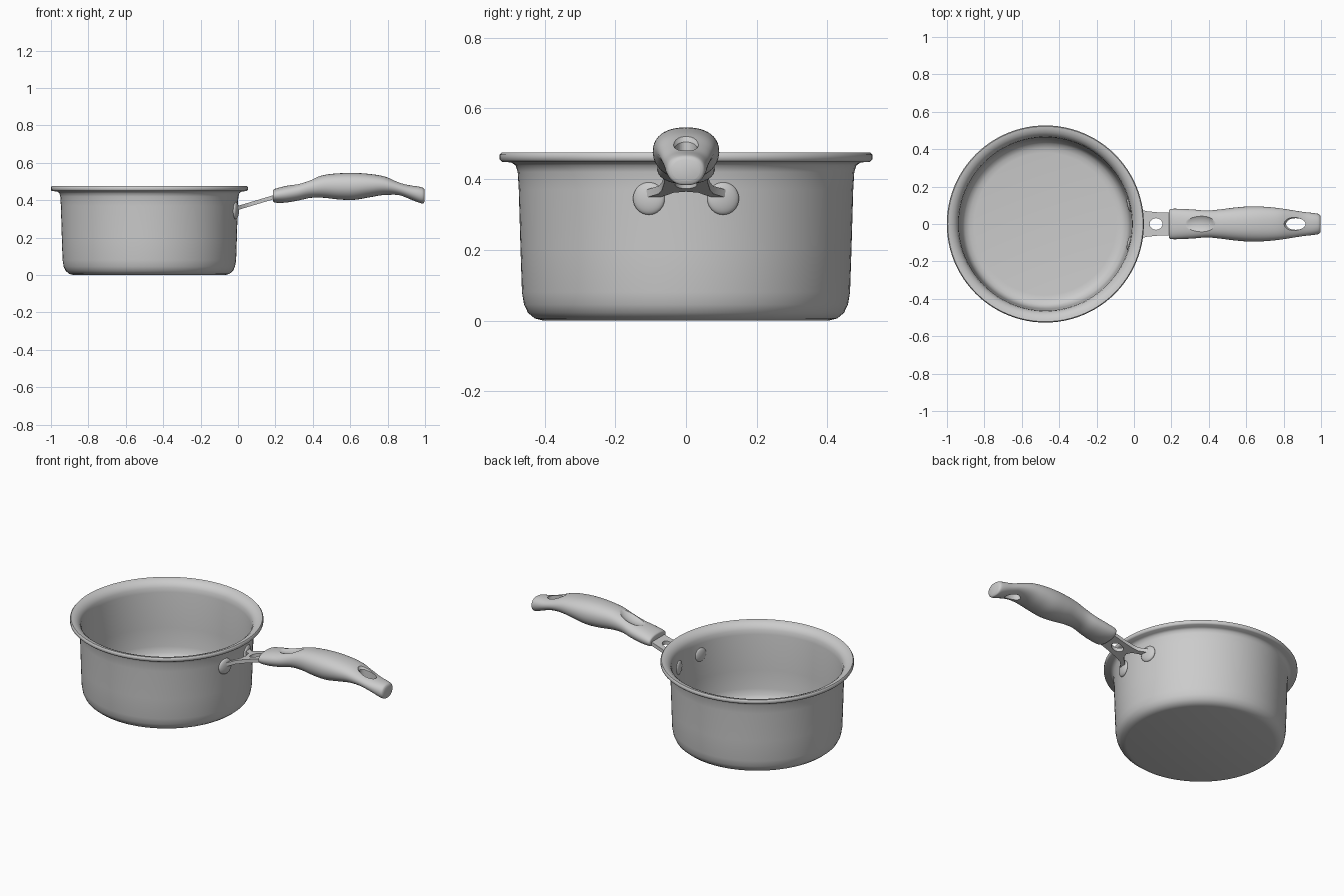
import bpy, bmesh, math
from mathutils import Vector, Matrix

if "Cube" in bpy.data.objects:
    bpy.data.objects.remove(bpy.data.objects["Cube"], do_unlink=True)

steel = bpy.data.materials.new("grey_steel")
steel.use_nodes = True
steel.diffuse_color = (0.6, 0.6, 0.6, 1)
steel.node_tree.nodes["Principled BSDF"].inputs["Base Color"].default_value = (0.6, 0.6, 0.6, 1)

POT_X = -0.474


def make(name, bm):
    bmesh.ops.recalc_face_normals(bm, faces=bm.faces)
    mesh = bpy.data.meshes.new(name)
    bm.to_mesh(mesh)
    bm.free()
    obj = bpy.data.objects.new(name, mesh)
    bpy.context.collection.objects.link(obj)
    mesh.materials.append(steel)
    return obj


def smooth(obj, angle=40):
    bpy.ops.object.select_all(action='DESELECT')
    obj.select_set(True)
    bpy.context.view_layer.objects.active = obj
    bpy.ops.object.shade_smooth_by_angle(angle=math.radians(angle))


def cut(obj, cutter):
    cutter.hide_render = True
    mod = obj.modifiers.new("cut", 'BOOLEAN')
    mod.operation, mod.object, mod.solver = 'DIFFERENCE', cutter, 'EXACT'
    bpy.context.view_layer.objects.active = obj
    bpy.ops.object.modifier_apply(modifier=mod.name)
    bpy.data.objects.remove(cutter, do_unlink=True)


def ellipsoid(name, matrix):
    bm = bmesh.new()
    bmesh.ops.create_uvsphere(bm, u_segments=32, v_segments=16, radius=1, matrix=matrix)
    return make(name, bm)


def tube_cutter(name, centre, rx, ry):
    bm = bmesh.new()
    bmesh.ops.create_cone(bm, cap_ends=True, segments=32, radius1=1, radius2=1, depth=1,
                          matrix=Matrix.Translation(centre) @ Matrix.Diagonal((rx, ry, 0.6, 1)))
    return make(name, bm)


def spline(points, t):
    """Smooth interpolation through a list of tuples, t from 0 to 1."""
    s = t * (len(points) - 1)
    i = min(int(s), len(points) - 2)
    u = s - i
    a, b, c, d = (Vector(points[min(max(k, 0), len(points) - 1)]) for k in range(i - 1, i + 3))
    return b + 0.5 * u * (c - a + u * (2 * a - 5 * b + 4 * c - d + u * (3 * (b - c) + d - a)))


# Pot: one closed wall profile (radius, height) turned round its axis
profile = [(0, 0), (.405, 0), (.428, .006), (.447, .022), (.458, .045), (.464, .08),
           (.468, .2), (.473, .37), (.476, .42), (.482, .439), (.494, .447), (.52, .449),
           (.527, .455), (.527, .469), (.522, .475), (.508, .473), (.491, .466), (.476, .453),
           (.467, .436), (.463, .41), (.456, .2), (.452, .09), (.445, .055), (.43, .032),
           (.405, .021), (.38, .018), (0, .018)]
bm = bmesh.new()
verts = [bm.verts.new((r, 0, z)) for r, z in profile]
edges = [bm.edges.new(pair) for pair in zip(verts, verts[1:])]
bmesh.ops.spin(bm, geom=verts + edges, cent=(0, 0, 0), axis=(0, 0, 1),
               angle=math.tau, steps=96, use_merge=True)
bmesh.ops.remove_doubles(bm, verts=bm.verts, dist=0.0005)
bmesh.ops.translate(bm, verts=bm.verts, vec=(POT_X, 0, 0))
smooth(make("pot", bm), 50)

# Mounting pads outside and rivet heads inside, mirrored in y
for side, label in ((1, "left"), (-1, "right")):
    turn = Matrix.Rotation(side * math.asin(.105 / .473), 4, 'Z')
    for part, radius, size, thick in (("pad", .473, .046, .016), ("rivet", .461, .04, .012)):
        place = (Matrix.Translation((POT_X, 0, .345)) @ turn @ Matrix.Translation((radius, 0, 0))
                 @ Matrix.Diagonal((thick, size, size, 1)))
        smooth(ellipsoid(label + "_" + part, place), 60)

# Bracket: sloping forked plate with a round hole
half = [(.25, .058), (.19, .06), (.12, .063), (.07, .068), (.035, .077), (.0, .112),
        (-.008, .112), (-.008, .085), (.02, .056), (.045, .035), (.055, 0)]
outline = half + [(x, -y) for x, y in reversed(half[:-1])]
bm = bmesh.new()
base = bm.faces.new([bm.verts.new((x, y, .348 + .3 * x)) for x, y in outline])
top = bmesh.ops.extrude_face_region(bm, geom=[base])["geom"]
bmesh.ops.translate(bm, verts=[v for v in top if isinstance(v, bmesh.types.BMVert)], vec=(0, 0, .022))
bracket = make("bracket", bm)
cut(bracket, tube_cutter("bracket_hole_cutter", (.118, 0, .4), .034, .031))
smooth(bracket, 35)

# Grip: rounded sections lofted along stations of (x, bottom, top, half width)
stations = [(.186, .402, .448, .066), (.195, .388, .46, .08), (.25, .387, .475, .081),
            (.32, .398, .489, .077), (.39, .413, .513, .072), (.46, .413, .535, .078),
            (.54, .404, .544, .088), (.62, .402, .546, .094), (.70, .415, .541, .092),
            (.78, .428, .528, .084), (.85, .426, .502, .073), (.91, .409, .482, .064),
            (.965, .388, .473, .058), (.99, .383, .466, .052), (.998, .395, .455, .04)]
SIDES, RINGS = 40, 70
bm = bmesh.new()
rings = []
for i in range(RINGS + 1):
    x, low, high, width = spline(stations, i / RINGS)
    ring = []
    for k in range(SIDES):
        a = math.tau * k / SIDES
        c, s = math.cos(a), math.sin(a)
        y = math.copysign(abs(c) ** .85, c) * width * (1 + .1 * min(s, 0))
        z = (low + high) / 2 + math.copysign(abs(s) ** .85, s) * (high - low) / 2
        ring.append(bm.verts.new((x, y, z)))
    rings.append(ring)
for a, b in zip(rings, rings[1:]):
    for k in range(SIDES):
        n = (k + 1) % SIDES
        bm.faces.new((a[k], a[n], b[n], b[k]))
bm.faces.new(rings[0])
bm.faces.new(rings[-1])
grip = make("grip", bm)

# Thumb dimple, hanging hole and its flared mouth
dimple = Matrix.Translation((.345, 0, .531)) @ Matrix.Rotation(-.28, 4, 'Y') @ Matrix.Diagonal((.1, .064, .05, 1))
cut(grip, ellipsoid("dimple_cutter", dimple))
cut(grip, tube_cutter("hanging_hole_cutter", (.865, 0, .46), .052, .031))
mouth = Matrix.Translation((.865, 0, .512)) @ Matrix.Rotation(.3, 4, 'Y') @ Matrix.Diagonal((.066, .042, .032, 1))
cut(grip, ellipsoid("mouth_cutter", mouth))
smooth(grip, 38)
